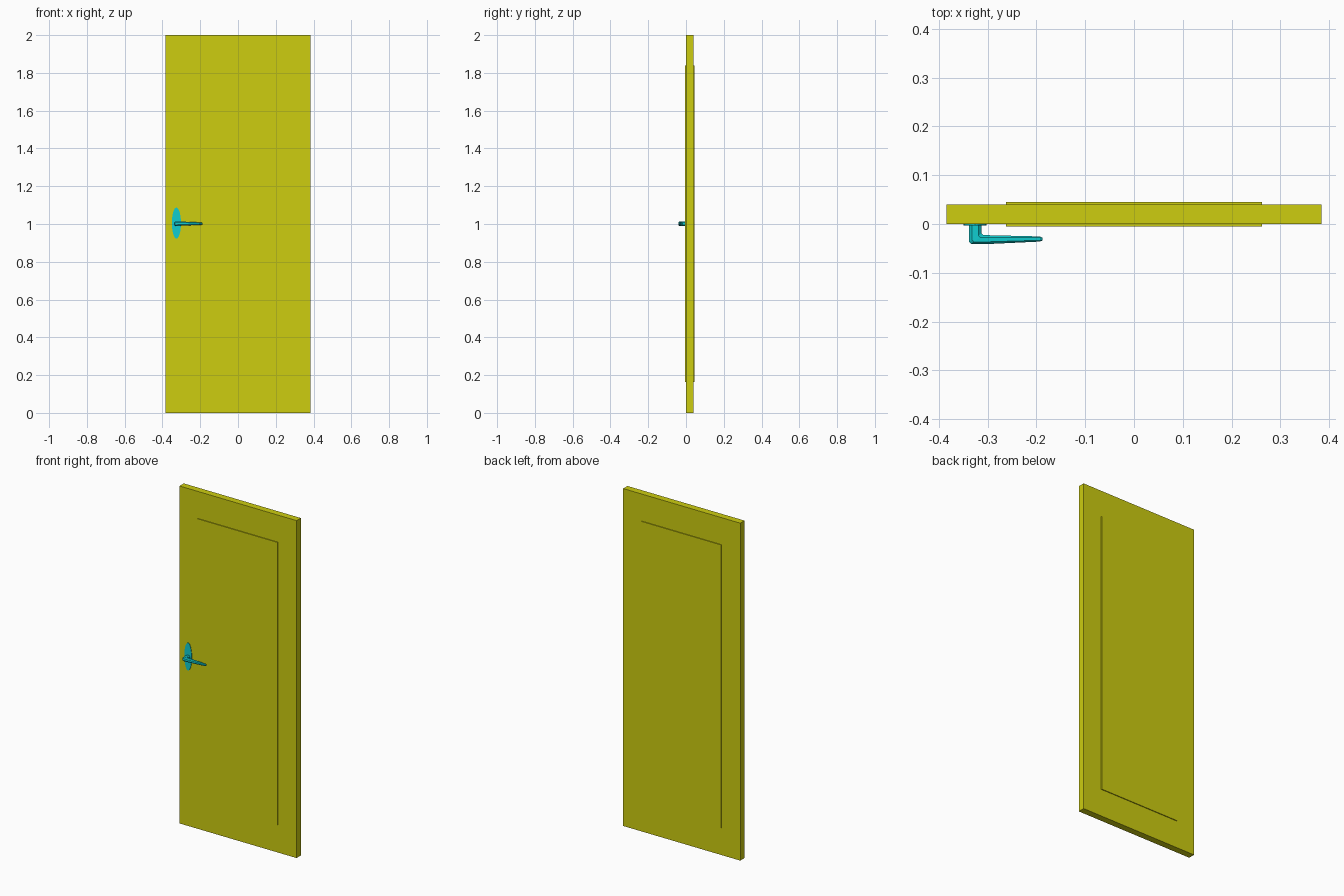
import bpy
import bmesh
import math
from mathutils import Vector, Matrix

cube = bpy.data.objects.get("Cube")
if cube:
    bpy.data.objects.remove(cube, do_unlink=True)


def material(name, rgb):
    mat = bpy.data.materials.new(name)
    mat.use_nodes = True
    color = (*rgb, 1.0)
    mat.diffuse_color = color
    mat.node_tree.nodes["Principled BSDF"].inputs["Base Color"].default_value = color
    return mat


def finish(name, bm, mat):
    bmesh.ops.recalc_face_normals(bm, faces=bm.faces)
    mesh = bpy.data.meshes.new(name)
    bm.to_mesh(mesh)
    bm.free()
    mesh.materials.append(mat)
    obj = bpy.data.objects.new(name, mesh)
    bpy.context.collection.objects.link(obj)
    return obj


def box(name, low, high, mat):
    low, high = Vector(low), Vector(high)
    bm = bmesh.new()
    bmesh.ops.create_cube(bm, size=1)
    bmesh.ops.scale(bm, vec=high - low, verts=bm.verts)
    bmesh.ops.translate(bm, vec=(low + high) / 2, verts=bm.verts)
    return finish(name, bm, mat)


yellow = material("yellow paint", (0.61, 0.61, 0.005))
cyan = material("cyan metal", (0.005, 0.61, 0.63))

# Door slab with a raised panel on each face
box("door_slab", (-0.384, 0, 0), (0.384, 0.04, 2), yellow)
box("front_panel", (-0.262, -0.005, 0.163), (0.262, 0, 1.84), yellow)
box("back_panel", (-0.262, 0.04, 0.163), (0.262, 0.045, 1.84), yellow)

# Oval plate behind the handle
bm = bmesh.new()
bmesh.ops.create_cone(bm, cap_ends=True, segments=32, radius1=1, radius2=1, depth=1)
bmesh.ops.rotate(bm, matrix=Matrix.Rotation(math.pi / 2, 3, "X"), verts=bm.verts)
bmesh.ops.scale(bm, vec=(0.024, 0.003, 0.082), verts=bm.verts)
bmesh.ops.translate(bm, vec=(-0.326, -0.0015, 1.005), verts=bm.verts)
finish("handle_plate", bm, cyan)

# Lever: chamfered sections swept round the corner (outer edge, inner edge, half height)
sections = [
    ((-0.338, 0), (-0.313, 0), 0.0125),
    ((-0.338, -0.037), (-0.313, -0.019), 0.0125),
    ((-0.334, -0.041), (-0.309, -0.023), 0.0125),
    ((-0.298, -0.041), (-0.298, -0.023), 0.011),
    ((-0.193, -0.036), (-0.193, -0.0255), 0.006),
    ((-0.188, -0.034), (-0.188, -0.028), 0.004),
]
outline = [(1, 0.5), (0.5, 1), (-0.5, 1), (-1, 0.5),
           (-1, -0.5), (-0.5, -1), (0.5, -1), (1, -0.5)]
bm = bmesh.new()
rings = []
for outer, inner, half in sections:
    a, b = Vector(outer), Vector(inner)
    ring = []
    for u, w in outline:
        p = a.lerp(b, (u + 1) / 2)
        ring.append(bm.verts.new((p.x, p.y, 1.002 + w * half)))
    rings.append(ring)
for r, s in zip(rings, rings[1:]):
    for i in range(len(r)):
        j = (i + 1) % len(r)
        bm.faces.new((r[i], r[j], s[j], s[i]))
bm.faces.new(rings[0])
bm.faces.new(rings[-1])
finish("handle_lever", bm, cyan)
